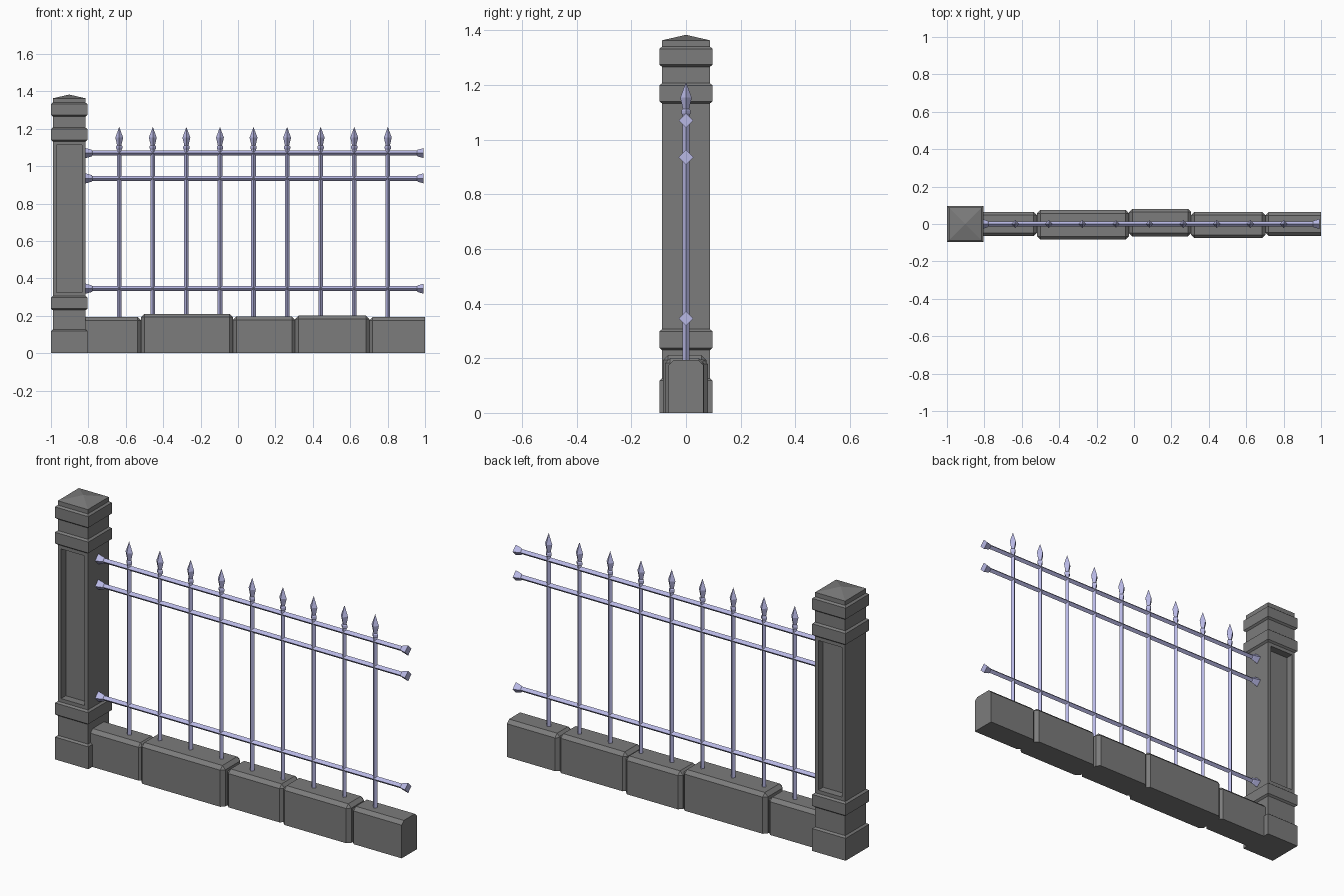
import bpy, bmesh, math
from mathutils import Matrix, Vector

if "Cube" in bpy.data.objects:
    bpy.data.objects.remove(bpy.data.objects["Cube"])


def add_object(name, bm, mat=None):
    bmesh.ops.recalc_face_normals(bm, faces=bm.faces)
    me = bpy.data.meshes.new(name)
    bm.to_mesh(me)
    bm.free()
    ob = bpy.data.objects.new(name, me)
    bpy.context.collection.objects.link(ob)
    if mat:
        me.materials.append(mat)
    return ob


def loft(profile, turn=0.0):
    """Four-sided stack along z from (radius, z) pairs, closed at both ends."""
    bm = bmesh.new()
    rings = []
    for r, z in profile:
        if r == 0:
            rings.append([bm.verts.new((0, 0, z))])
            continue
        rings.append([bm.verts.new((r * math.cos(turn + i * math.pi / 2),
                                    r * math.sin(turn + i * math.pi / 2), z))
                      for i in range(4)])
    for a, b in zip(rings, rings[1:]):
        for i in range(4):
            j = (i + 1) % 4
            if len(b) == 1:
                bm.faces.new((a[i], a[j], b[0]))
            else:
                bm.faces.new((a[i], a[j], b[j], b[i]))
    for ring in (rings[0], rings[-1]):
        if len(ring) == 4:
            bm.faces.new(ring)
    return bm


iron = bpy.data.materials.new("iron")
iron.diffuse_color = (0.48, 0.48, 0.78, 1)
iron.use_nodes = True
iron.node_tree.nodes["Principled BSDF"].inputs["Base Color"].default_value = iron.diffuse_color
stone = bpy.data.materials.new("stone")
stone.diffuse_color = (0.2, 0.2, 0.2, 1)
stone.use_nodes = True
stone.node_tree.nodes["Principled BSDF"].inputs["Base Color"].default_value = stone.diffuse_color

# Stone post: square stack with three raised bands and a low pyramid cap
W, N, B = 0.0975, 0.0875, 0.008
post = [(W, 0), (W, 0.118), (N, 0.126)]
for low, high in ((0.23, 0.306), (1.132, 1.206), (1.266, 1.34)):
    post += [(N, low), (W, low + B), (W, high - B), (N, high)]
post += [(N, 1.363), (0, 1.383)]
bm = loft([(h * math.sqrt(2), z) for h, z in post], math.pi / 4)

# Recessed panels on the front and back of the shaft
bm.normal_update()
shaft = [f for f in bm.faces if abs(f.normal.y) > 0.9 and f.calc_area() > 0.1]
for face in shaft:
    inward = Vector((0, -math.copysign(0.04, face.calc_center_median().y), 0))
    bmesh.ops.inset_region(bm, faces=[face], thickness=0.026)
    inner = bmesh.ops.extrude_discrete_faces(bm, faces=[face])["faces"][0]
    bmesh.ops.translate(bm, vec=inward, verts=inner.verts)
add_object("stone_post", bm, stone).location.x = -0.9025

# Plinth stones: x start, x end, y front, y back, height
stones = [(-0.83, -0.518, -0.065, 0.065, 0.193),
          (-0.518, -0.027, -0.084, 0.075, 0.211),
          (-0.027, 0.306, -0.066, 0.081, 0.196),
          (0.306, 0.702, -0.076, 0.065, 0.201),
          (0.702, 1.0, -0.064, 0.064, 0.193)]
for n, (x0, x1, y0, y1, h) in enumerate(stones):
    bm = bmesh.new()
    bmesh.ops.create_cube(bm, size=1)
    bmesh.ops.transform(bm, verts=bm.verts, matrix=(
        Matrix.Translation(((x0 + x1) / 2, (y0 + y1) / 2, h / 2))
        @ Matrix.Diagonal((x1 - x0, y1 - y0, h, 1))))
    # chamfer everything except the underside and the two outer fence ends
    flat_x = {0: x0, len(stones) - 1: x1}.get(n, 9)
    edges = [e for e in bm.edges
             if not all(v.co.z < 0.001 for v in e.verts)
             and not all(abs(v.co.x - flat_x) < 0.001 for v in e.verts)]
    bmesh.ops.bevel(bm, geom=edges, offset=0.018, segments=1,
                    profile=0.5, affect='EDGES')
    add_object(f"plinth_stone_{n + 1}", bm, stone)

# Horizontal rails: diamond bars with flared ends
X0, X1 = -0.815, 0.993
rail = [(0.027, X0), (0.018, X0 + 0.032), (0.0135, X0 + 0.036),
        (0.0135, X1 - 0.036), (0.018, X1 - 0.032), (0.027, X1)]
for n, z in enumerate((0.345, 0.935, 1.07)):
    bm = loft(rail)
    bmesh.ops.rotate(bm, verts=bm.verts, cent=(0, 0, 0),
                     matrix=Matrix.Rotation(math.pi / 2, 3, 'Y'))
    add_object(f"rail_{n + 1}", bm, iron).location.z = z

# Pickets: diamond bars with a collar and spear tip
picket = [(0.0125, 0.17), (0.0125, 1.088), (0.017, 1.095), (0.017, 1.106),
          (0.0115, 1.112), (0.021, 1.153), (0, 1.21)]
for n in range(9):
    ob = add_object(f"picket_{n + 1}", loft(picket), iron)
    ob.location.x = -0.635 + n * 0.1795
